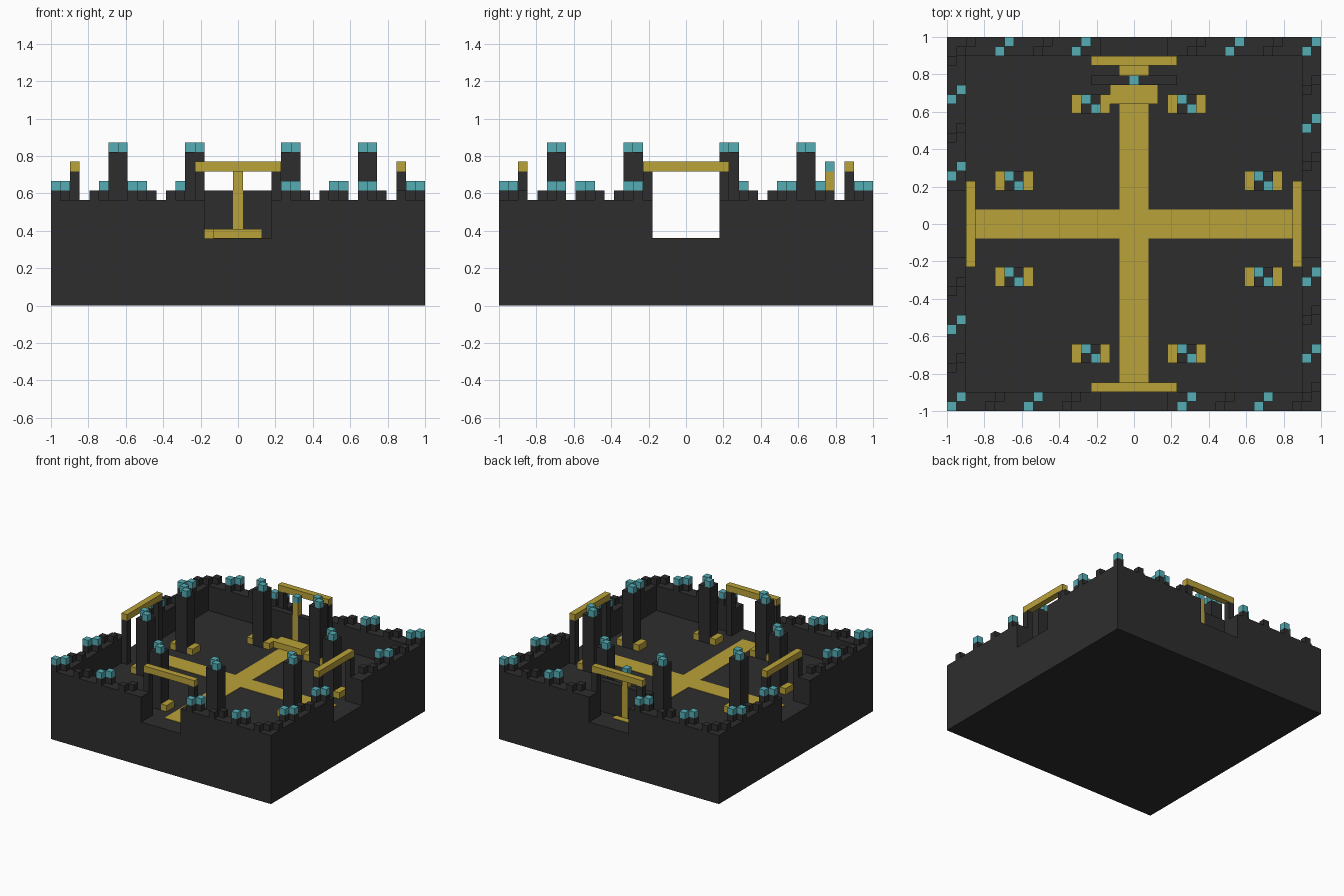
import bpy
import bmesh
from mathutils import Matrix, Vector

cube = bpy.data.objects.get("Cube")
if cube:
    bpy.data.objects.remove(cube, do_unlink=True)

N = 39                 # blocks along each side
U = 2 / N              # size of one block
FLOOR, WALL = 7, 11    # courtyard and wall heights, in blocks
GATE = range(16, 23)   # blocks left open for each gate


def material(name, rgb):
    mat = bpy.data.materials.new(name)
    mat.use_nodes = True
    color = (*rgb, 1)
    mat.diffuse_color = color
    mat.node_tree.nodes["Principled BSDF"].inputs["Base Color"].default_value = color
    return mat


STONE = material("dark stone", (0.027, 0.027, 0.027))
GOLD = material("gold", (0.49, 0.36, 0.042))
TEAL = material("teal", (0.09, 0.42, 0.46))


def blocks(name, mat, boxes):
    """One object from boxes given as block ranges (x0, x1, y0, y1, z0, z1)."""
    bm = bmesh.new()
    for x0, x1, y0, y1, z0, z1 in boxes:
        centre = Vector(((x0 + x1 - N) / 2, (y0 + y1 - N) / 2, (z0 + z1) / 2)) * U
        size = Vector((x1 - x0, y1 - y0, z1 - z0)) * U
        bmesh.ops.create_cube(bm, size=1, matrix=Matrix.Translation(centre) @ Matrix.Diagonal((*size, 1)))
    mesh = bpy.data.meshes.new(name)
    bm.to_mesh(mesh)
    bm.free()
    mesh.materials.append(mat)
    obj = bpy.data.objects.new(name, mesh)
    bpy.context.collection.objects.link(obj)
    return obj


def turn(box):
    """Quarter turn of a box about the centre."""
    x0, x1, y0, y1, z0, z1 = box
    return (N - y1, N - y0, x0, x1, z0, z1)


def four_sides(boxes):
    result = []
    for box in boxes:
        for _ in range(4):
            result.append(box)
            box = turn(box)
    return result


# Solid ground and walls with a gate in the middle of each side
blocks("base", STONE, [(0, N, 0, N, 0, FLOOR)])
g0, g1 = GATE.start, GATE.stop
blocks("walls", STONE, four_sides([(0, g0, 0, 2, FLOOR, WALL), (g1, N - 2, 0, 2, FLOOR, WALL)]))

# Diagonal battlements, every second pair carrying a teal cap
stones, caps = [], []
for x in range(N):
    for y in range(N):
        on_x_wall = y in (0, 1, N - 2, N - 1) and x not in GATE
        on_y_wall = x in (0, 1, N - 2, N - 1) and y not in GATE
        if (on_x_wall or on_y_wall) and (x - y) % 4 == 0:
            stones.append((x, x + 1, y, y + 1, WALL, WALL + 1))
            if (x - y) % 8 == 0:
                caps.append((x, x + 1, y, y + 1, WALL + 1, WALL + 2))
blocks("battlements", STONE, stones)
blocks("battlement_caps", TEAL, caps)

# Gate frames: two posts and a gold lintel just inside each gate
blocks("gate_posts", STONE, four_sides([(x, x + 1, 2, 3, FLOOR, 14) for x in (g0 - 1, g1)]))
blocks("gate_lintels", GOLD, four_sides([(g0 - 1, g1 + 1, 2, 3, 14, 15)]))

# Gold cross paving
top = FLOOR + 0.06
blocks("paving_cross", GOLD, [(18, 21, 3, N - 3, FLOOR, top),
                              (3, 18, 18, 21, FLOOR, top),
                              (21, N - 3, 18, 21, FLOOR, top)])

# Eight courtyard pillars with gold feet and a diagonal pair of teal caps
corners = [(x, y) for x in (13, 23) for y in (5, 31)]
corners += [(x, y) for x in (5, 31) for y in (13, 23)]
shafts, feet, tips = [], [], []
for x, y in corners:
    shafts.append((x + 1, x + 3, y, y + 2, FLOOR, 16))
    feet += [(f, f + 1, y, y + 2, FLOOR, FLOOR + 1) for f in (x, x + 3)]
    tips += [(x + 1, x + 2, y + 1, y + 2, 16, 17), (x + 2, x + 3, y, y + 1, 16, 17)]
blocks("pillars", STONE, shafts)
blocks("pillar_feet", GOLD, feet)
blocks("pillar_caps", TEAL, tips)

# Altar before the back gate: screen, step, gold post and teal gem
blocks("altar_screen", STONE, [(15, 19, 34, 35, FLOOR, 12), (20, 24, 34, 35, FLOOR, 12)])
blocks("altar_step", GOLD, [(17, 22, 32, 34, FLOOR, FLOOR + 1)])
blocks("altar_post", GOLD, [(19, 20, 34, 35, FLOOR, 14)])
blocks("altar_gem", TEAL, [(19, 20, 34, 35, 14, 15)])
